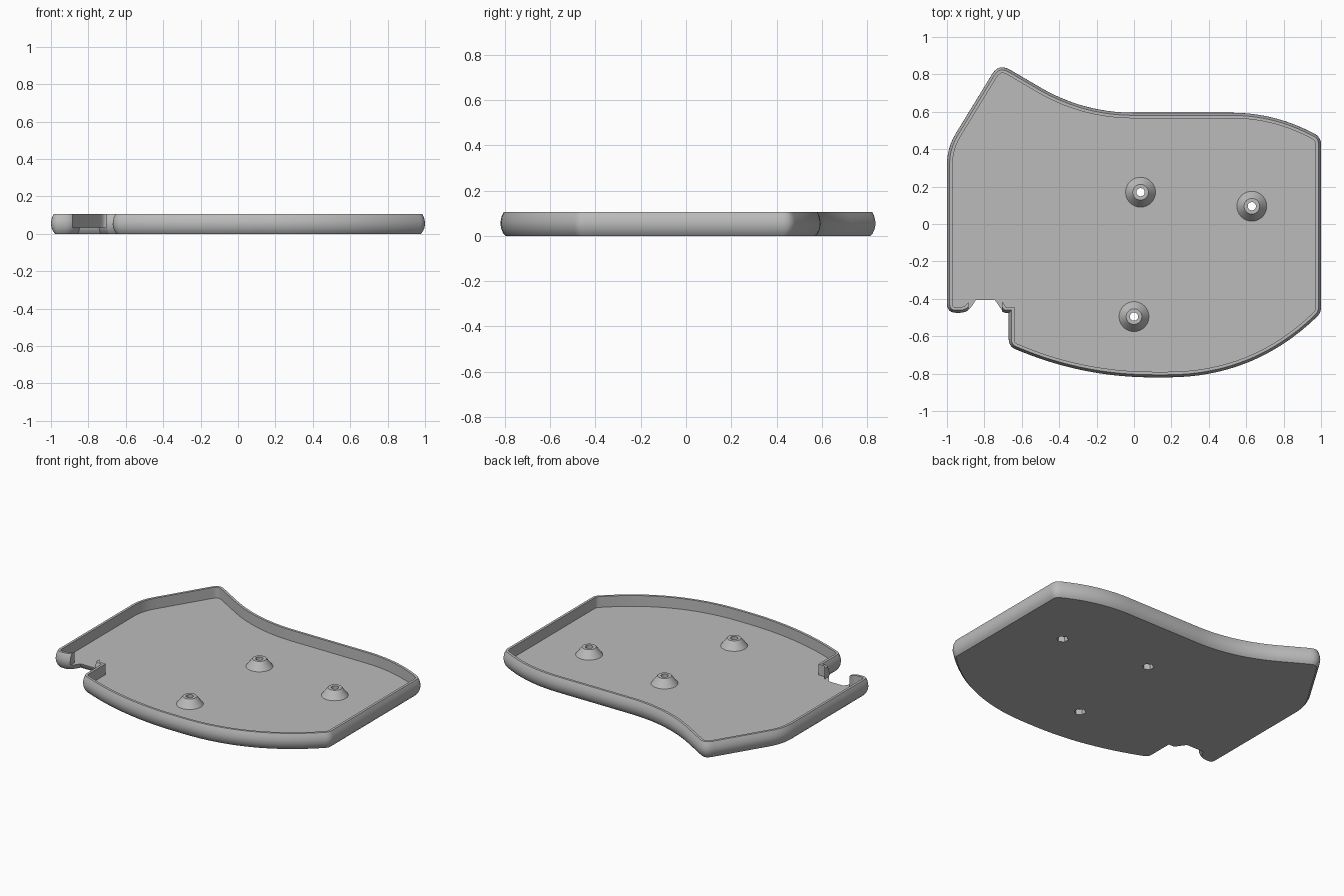
import bpy, bmesh, math
from mathutils import Vector, Matrix

cube = bpy.data.objects.get("Cube")
if cube:
    bpy.data.objects.remove(cube, do_unlink=True)

FLOOR, RIM = 0.035, 0.105
SCREWS = [(0.035, 0.17), (0.63, 0.095), (0.0, -0.495)]

grey = bpy.data.materials.new("plain grey")
grey.use_nodes = True
grey.diffuse_color = (0.5, 0.5, 0.5, 1)
grey.node_tree.nodes["Principled BSDF"].inputs["Base Color"].default_value = (0.5, 0.5, 0.5, 1)


def make_object(name, bm):
    bmesh.ops.recalc_face_normals(bm, faces=bm.faces)
    mesh = bpy.data.meshes.new(name)
    bm.to_mesh(mesh)
    bm.free()
    mesh.materials.append(grey)
    obj = bpy.data.objects.new(name, mesh)
    bpy.context.collection.objects.link(obj)
    return obj


def smooth(obj):
    bpy.ops.object.select_all(action='DESELECT')
    obj.select_set(True)
    bpy.context.view_layer.objects.active = obj
    bpy.ops.object.shade_smooth_by_angle(angle=math.radians(30))


def rounded(corners):
    """Round each corner (x, y, reach) with a quadratic curve."""
    path = []
    for i, (x, y, reach) in enumerate(corners):
        p = Vector((x, y))
        if reach == 0:
            path.append(p)
            continue
        before = Vector(corners[i - 1][:2])
        after = Vector(corners[(i + 1) % len(corners)][:2])
        a = p + (before - p).normalized() * reach
        b = p + (after - p).normalized() * reach
        steps = 16 if reach > 0.1 else 6
        for k in range(steps + 1):
            t = k / steps
            path.append(a * (1 - t) ** 2 + p * 2 * t * (1 - t) + b * t * t)
    return path


def inset(path, distance):
    """Mitred inward offset of a clockwise outline."""
    result = []
    for i, p in enumerate(path):
        d1 = (p - path[i - 1]).normalized()
        d2 = (path[(i + 1) % len(path)] - p).normalized()
        n1, n2 = Vector((d1.y, -d1.x)), Vector((d2.y, -d2.x))
        result.append(p + (n1 + n2) * distance / (1 + n1.dot(n2)))
    return result


def bridge(bm, loops, closed=False):
    pairs = list(zip(loops, loops[1:]))
    if closed:
        pairs.append((loops[-1], loops[0]))
    for low, high in pairs:
        for i in range(len(low)):
            j = (i + 1) % len(low)
            bm.faces.new((low[i], low[j], high[j], high[i]))


# Tray outline, clockwise from the left side
outline = rounded([
    (-1, 0.407, 0.09), (-0.723, 0.86, 0.07), (-0.27, 0.595, 0.27),
    (0.74, 0.595, 0.22), (1, 0.465, 0.04), (1, -0.475, 0.03),
    (0.64, -0.82, 0.46), (-0.26, -0.82, 0.36), (-0.67, -0.655, 0.04),
    (-0.67, -0.475, 0), (-0.70, -0.475, 0.015), (-0.745, -0.41, 0),
    (-0.845, -0.41, 0), (-0.885, -0.475, 0.05), (-1, -0.475, 0.05)])

# Bulging outer wall, flat rim and inner wall, as inset and height
section = [(0.022, 0), (0.012, 0.012), (0.004, 0.03), (0, 0.05), (0.001, 0.065),
           (0.005, 0.085), (0.014, RIM), (0.03, RIM), (0.03, FLOOR)]
bm = bmesh.new()
loops = [[bm.verts.new((p.x, p.y, z)) for p in inset(outline, d)] for d, z in section]
bridge(bm, loops)
bm.faces.new(loops[0])
bm.faces.new(loops[-1])
tray = make_object("tray", bm)

# Cutters: the wall opening and the hexagonal nut holes
bm = bmesh.new()
bmesh.ops.create_cube(bm, size=1, matrix=Matrix.Translation((-0.795, -0.48, FLOOR + 0.1))
                      @ Matrix.Diagonal((0.18, 0.24, 0.2, 1)))
for x, y in SCREWS:
    bmesh.ops.create_cone(bm, cap_ends=True, segments=6, radius1=0.035, radius2=0.035,
                          depth=0.1, matrix=Matrix.Translation((x, y, 0.02)))
cutter = make_object("cutter", bm)
cutter.hide_render = True
cut = tray.modifiers.new("openings", 'BOOLEAN')
cut.operation = 'DIFFERENCE'
cut.solver = 'EXACT'
cut.object = cutter
bpy.context.view_layer.update()
evaluated = tray.evaluated_get(bpy.context.evaluated_depsgraph_get())
mesh = bpy.data.meshes.new_from_object(evaluated)
tray.modifiers.clear()
tray.data = mesh
bpy.data.objects.remove(cutter, do_unlink=True)
smooth(tray)

# Screw bosses: hollow cones on the floor
for number, (x, y) in enumerate(SCREWS, 1):
    bm = bmesh.new()
    rings = []
    for r, z in [(0.08, FLOOR), (0.042, 0.085), (0.022, 0.085), (0.022, FLOOR)]:
        angles = [math.tau * k / 32 for k in range(32)]
        rings.append([bm.verts.new((x + r * math.cos(a), y + r * math.sin(a), z)) for a in angles])
    bridge(bm, rings, closed=True)
    smooth(make_object(f"screw_boss_{number}", bm))
